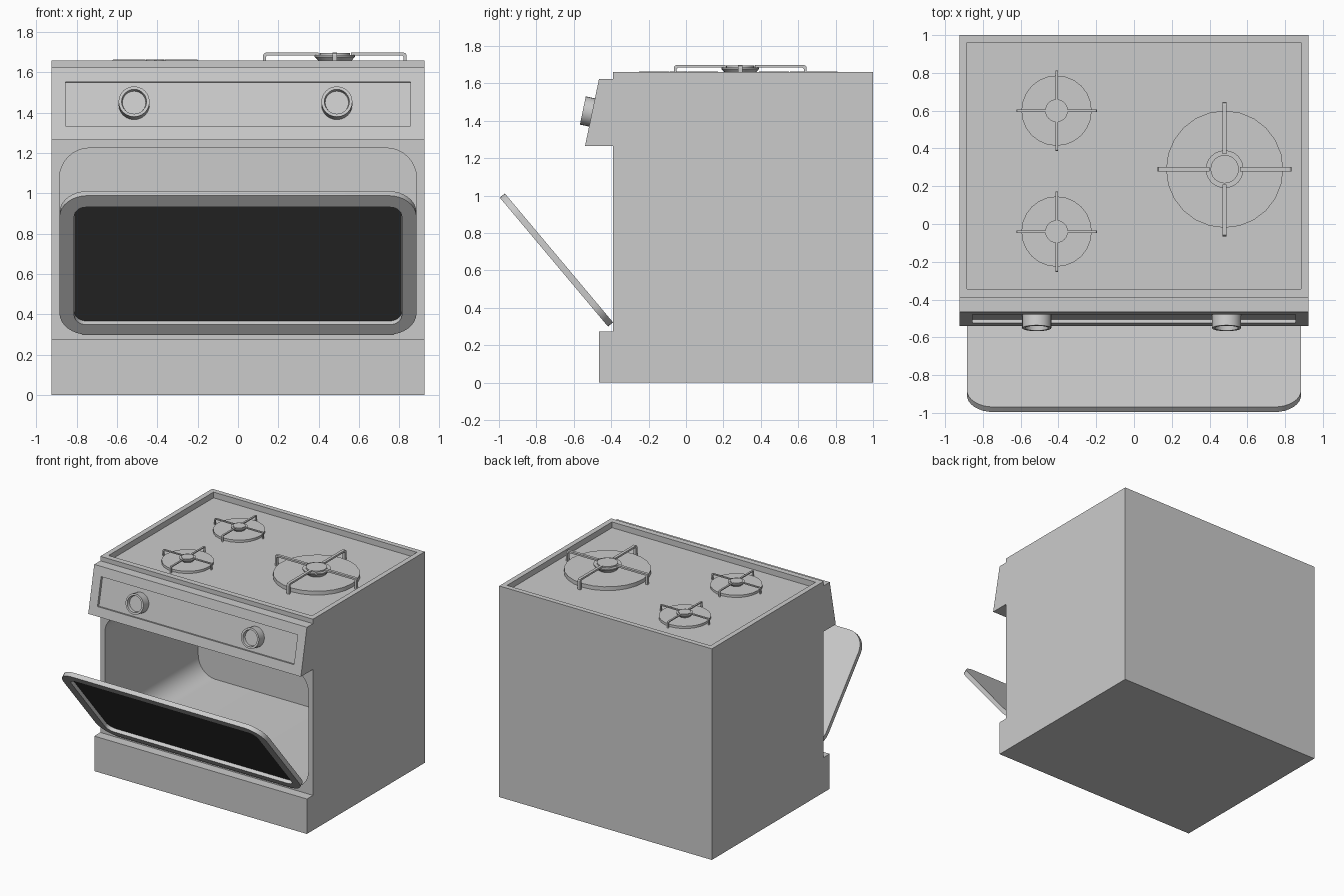
import bpy, bmesh
from math import sin, cos, pi
from mathutils import Matrix, Vector

if "Cube" in bpy.data.objects:
    bpy.data.objects.remove(bpy.data.objects["Cube"])


def finish(name, bm, mat):
    bmesh.ops.remove_doubles(bm, verts=bm.verts, dist=1e-5)
    bmesh.ops.transform(bm, matrix=mat, verts=bm.verts)
    bmesh.ops.recalc_face_normals(bm, faces=bm.faces)
    me = bpy.data.meshes.new(name)
    bm.to_mesh(me)
    bm.free()
    ob = bpy.data.objects.new(name, me)
    bpy.context.collection.objects.link(ob)
    return ob


def frame(origin, up, across=(1, 0, 0)):
    x, y = Vector(across), Vector(up).normalized()
    m = Matrix((x, y, x.cross(y))).transposed().to_4x4()
    m.translation = origin
    return m


def prism(name, pts, mat, w0, w1):
    bm = bmesh.new()
    f = bm.faces.new([bm.verts.new((u, v, w0)) for u, v in pts])
    r = bmesh.ops.extrude_face_region(bm, geom=[f], use_keep_orig=True)
    top = [v for v in r["geom"] if isinstance(v, bmesh.types.BMVert)]
    bmesh.ops.translate(bm, verts=top, vec=(0, 0, w1 - w0))
    return finish(name, bm, mat)


def lathe(name, prof, mat, n=24):
    bm = bmesh.new()
    vs = [bm.verts.new((r, 0, h)) for r, h in prof]
    es = [bm.edges.new(p) for p in zip(vs, vs[1:])]
    bmesh.ops.spin(bm, geom=vs + es, cent=(0, 0, 0), axis=(0, 0, 1),
                   angle=2 * pi, steps=n, use_merge=True)
    ob = finish(name, bm, mat)
    smooth(ob)
    return ob


def smooth(ob):
    bpy.ops.object.select_all(action='DESELECT')
    ob.select_set(True)
    bpy.context.view_layer.objects.active = ob
    bpy.ops.object.shade_smooth_by_angle()


def rounded(x, v0, v1, r, seg=8):
    pts = []
    corners = [(x - r, v1 - r), (r - x, v1 - r), (r - x, v0 + r), (x - r, v0 + r)]
    for q, (cx, cy) in enumerate(corners):
        for i in range(seg + 1):
            a = (q + i / seg) * pi / 2
            pts.append((cx + r * cos(a), cy + r * sin(a)))
    return pts


def rect(x0, x1, y0, y1):
    return [(x0, y0), (x1, y0), (x1, y1), (x0, y1)]


def cut(ob, cutter):
    m = ob.modifiers.new("cut", 'BOOLEAN')
    m.operation, m.solver, m.object = 'DIFFERENCE', 'EXACT', cutter
    bpy.context.view_layer.objects.active = ob
    bpy.ops.object.modifier_apply(modifier=m.name)
    bpy.data.objects.remove(cutter, do_unlink=True)


# Body: side profile with plinth and sloped control panel
W, FLOOR = 0.925, 1.615
side = [(-.465, 0), (1, 0), (1, 1.66), (-.39, 1.66), (-.39, 1.625), (-.465, 1.625),
        (-.54, 1.265), (-.39, 1.265), (-.39, .275), (-.465, .275)]
body = prism("stove_body", side, frame((0, 0, 0), (0, 0, 1), (0, 1, 0)), -W, W)

# Oven cavity, sunken hob and inset control strip
cut(body, prism("cavity_cutter", rounded(.885, .3, 1.225, .15),
                frame((0, .77, 0), (0, 0, 1)), 0, 1.4))
cut(body, prism("hob_cutter", rect(-.885, .885, -.345, .96), Matrix(), FLOOR, 1.8))
panel = frame((0, -.5025, 1.445), (0, .075, .36))
cut(body, prism("panel_cutter", rect(-.855, .855, -.112, .11), panel, -.02, .1))
smooth(body)

# Control knobs with dished faces
for i, x in enumerate((-.515, .49)):
    lathe(f"knob_{i + 1}", [(0, -.022), (.077, -.022), (.077, .05), (.062, .05),
                            (.058, .025), (0, .025)],
          panel @ Matrix.Translation((x, 0, 0)))

# Half-open oven door with recessed dark window
hinge = frame((0, -.39, .3225), (0, -.643, .766))
door = prism("oven_door", rounded(.885, 0, .9, .14), hinge, 0, .035)
opening = rounded(.812, .065, .825, .06)
cut(door, prism("window_cutter", opening, hinge, .005, .1))
smooth(door)
window = prism("door_window", rounded(.811, .066, .824, .06), hinge, .004, .008)
dark = bpy.data.materials.new("dark_glass")
dark.diffuse_color = (.05, .05, .05, 1)
dark.use_nodes = True
dark.node_tree.nodes["Principled BSDF"].inputs["Base Color"].default_value = dark.diffuse_color
window.data.materials.append(dark)

# Burners: plate with flared cap, plus four grate arms
burner = [(0, 0), (.31, 0), (.31, .03), (.07, .03), (.1, .062), (.1, .07),
          (.075, .07), (.075, .08), (0, .08)]
arm = [(.355, 0), (.355, .07), (.351, .079), (.342, .083), (.08, .083), (.08, .069),
       (.334, .069), (.34, .063), (.34, 0)]
for name, x, y, s in (("large", .48, .29, 1), ("rear", -.41, .6, .6), ("front", -.41, -.04, .6)):
    place = Matrix.Translation((x, y, FLOOR)) @ Matrix.Scale(s, 4)
    lathe(f"{name}_burner", burner, place)
    for k in range(4):
        turn = Matrix.Rotation(k * pi / 2, 4, 'Z')
        prism(f"{name}_grate_arm_{k + 1}", arm,
              place @ turn @ frame((0, 0, 0), (0, 0, 1)), -.011, .011)
